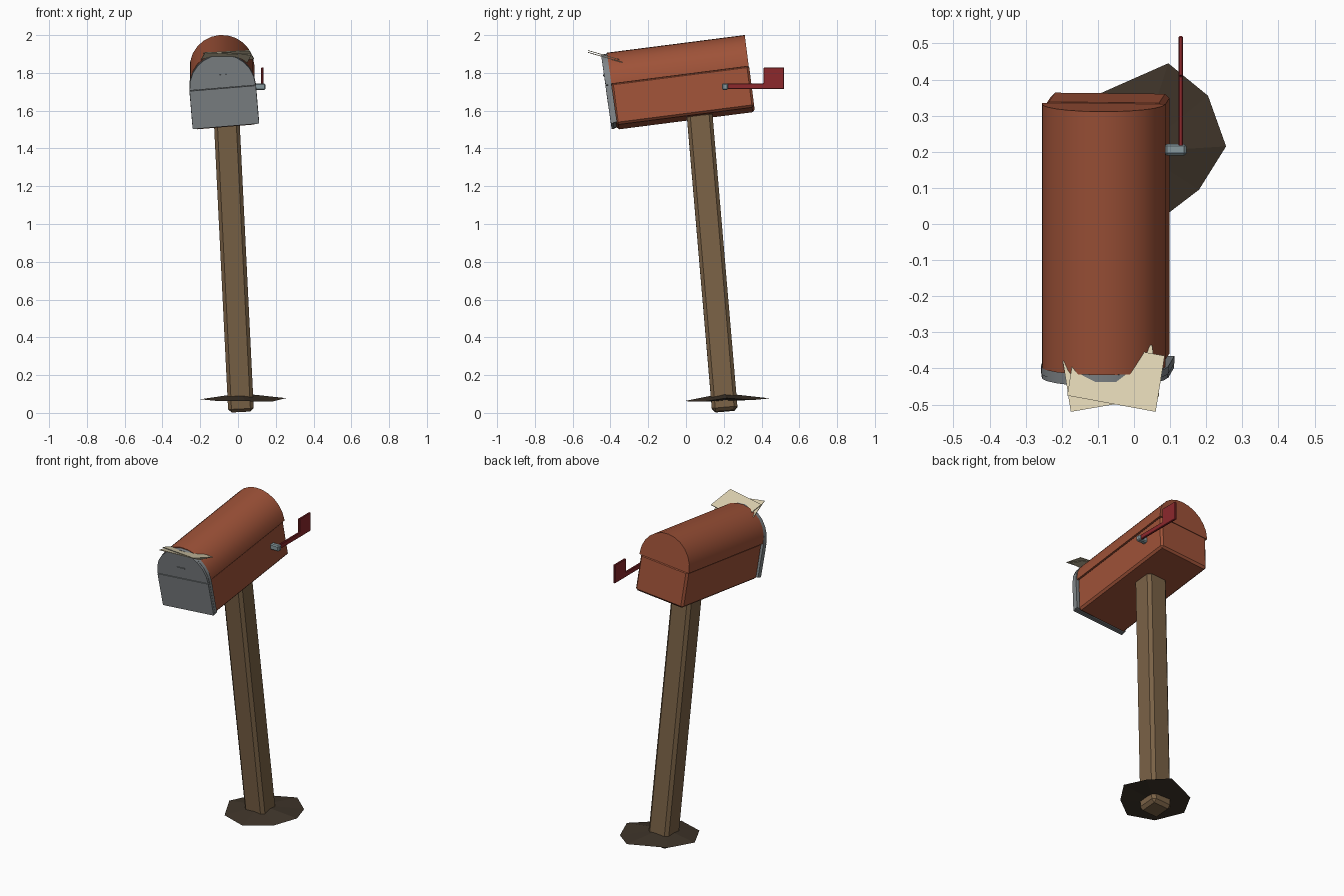
import bpy, bmesh, math
from mathutils import Matrix, Vector

if "Cube" in bpy.data.objects:
    bpy.data.objects.remove(bpy.data.objects["Cube"], do_unlink=True)


def material(name, srgb):
    lin = [((c / 255 + 0.055) / 1.055) ** 2.4 for c in srgb] + [1.0]
    m = bpy.data.materials.new(name)
    m.use_nodes = True
    m.diffuse_color = lin
    m.node_tree.nodes["Principled BSDF"].inputs["Base Color"].default_value = lin
    return m


RUST = material("rust red", (158, 82, 56))
STEEL = material("grey steel", (128, 133, 136))
WOOD = material("weathered wood", (122, 98, 70))
SOIL = material("dark soil", (62, 52, 41))
PAPER = material("cream paper", (222, 210, 178))
FLAG = material("flag red", (140, 40, 44))
PIVOT = material("pale steel", (135, 153, 158))

# Tilted frame of the box: origin at the middle of its lower back edge
TILT = Matrix.Rotation(math.radians(7.3), 4, 'X') @ Matrix.Rotation(math.radians(-4.8), 4, 'Y')
BOX = Matrix.Translation((-0.065, 0.362, 1.602)) @ TILT


def finish(name, bm, mat, frame=Matrix(), bevel=0.0, smooth=False):
    bmesh.ops.recalc_face_normals(bm, faces=bm.faces)
    mesh = bpy.data.meshes.new(name)
    bm.to_mesh(mesh)
    bm.free()
    mesh.materials.append(mat)
    ob = bpy.data.objects.new(name, mesh)
    bpy.context.collection.objects.link(ob)
    ob.matrix_world = frame
    if bevel:
        mod = ob.modifiers.new("Bevel", 'BEVEL')
        mod.width, mod.segments = bevel, 1
        mod.limit_method, mod.angle_limit = 'ANGLE', math.radians(40)
    if smooth:
        bpy.ops.object.select_all(action='DESELECT')
        ob.select_set(True)
        bpy.context.view_layer.objects.active = ob
        bpy.ops.object.shade_smooth_by_angle(angle=math.radians(35))
    return ob


def prism(name, points, shift, mat, **options):
    """Extrude a closed outline of 3D points along a vector."""
    bm = bmesh.new()
    face = bm.faces.new([bm.verts.new(p) for p in points])
    new = bmesh.ops.extrude_face_region(bm, geom=[face])["geom"]
    verts = [v for v in new if isinstance(v, bmesh.types.BMVert)]
    bmesh.ops.translate(bm, vec=Vector(shift), verts=verts)
    return finish(name, bm, mat, **options)


def block(name, low, high, mat, **options):
    (x0, y0, z0), (x1, y1, z1) = low, high
    base = [(x0, y0, z0), (x1, y0, z0), (x1, y1, z0), (x0, y1, z0)]
    return prism(name, base, (0, 0, z1 - z0), mat, **options)


def arch(radius, spring, bottom, y, steps=12):
    """Outline with a straight lower part and a round top."""
    pts = [(radius, y, bottom)]
    for i in range(steps + 1):
        a = math.pi * i / steps
        pts.append((radius * math.cos(a), y, spring + radius * math.sin(a)))
    return pts + [(-radius, y, bottom)]


# Mailbox: lower tray and overlapping round lid
LENGTH = 0.735
block("lower_box", (-0.165, -LENGTH, 0.004), (0.165, 0.002, 0.228), RUST, frame=BOX, bevel=0.012)
prism("round_top", arch(0.171, 0.232, 0.222, -LENGTH), (0, LENGTH, 0), RUST, frame=BOX, smooth=True)

# Front door: lower panel, arched panel with a rim, handle slot
DOOR = BOX @ Matrix.Translation((0.002, -LENGTH, 0.008)) @ Matrix.Rotation(math.radians(1), 4, 'X')
prism("door_rim", arch(0.177, 0.213, 0.008, -0.014), (0, 0.02, 0), STEEL, frame=DOOR, smooth=True)
prism("door_upper_panel", arch(0.175, 0.213, 0.211, -0.026), (0, 0.014, 0), STEEL, frame=DOOR, smooth=True)
block("door_lower_panel", (-0.176, -0.027, 0.004), (0.176, -0.012, 0.208), STEEL, frame=DOOR)
block("door_handle", (-0.027, -0.031, 0.276), (0.027, -0.024, 0.282), STEEL, frame=DOOR)


# Letters jutting out over the door
def letter(name, corners, lift):
    pts = [(x, y, 1.915 + lift - 0.29 * (y + 0.52)) for x, y in corners]
    prism(name, pts, (0, 0, 0.004), PAPER)


letter("upper_letter", [(-0.185, -0.475), (0.06, -0.52), (0.085, -0.365), (-0.16, -0.32)], 0.002)
letter("lower_letter", [(-0.175, -0.52), (0.07, -0.478), (0.05, -0.335), (-0.197, -0.38)], -0.008)

# Signal flag and its pivot on the left wall
flag_outline = [(0.195, 1.714), (0.52, 1.714), (0.52, 1.828), (0.41, 1.828), (0.41, 1.744), (0.195, 1.744)]
prism("signal_flag", [(0.123, y, z) for y, z in flag_outline], (0.013, 0, 0), FLAG, bevel=0.003)
block("flag_pivot", (0.085, 0.19, 1.71), (0.145, 0.222, 1.745), PIVOT, bevel=0.006)

# Leaning post
foot, head = Vector((0.016, 0.206, 0.009)), Vector((-0.062, 0.071, 1.59))
lean = (head - foot).normalized()
side = Vector((0, 1, 0)).cross(lean).normalized()
axes = Matrix((side, lean.cross(side), lean)).transposed().to_4x4()
block("post", (-0.068, -0.068, 0), (0.068, 0.068, (head - foot).length), WOOD,
      frame=Matrix.Translation(foot) @ axes, bevel=0.018)

# Low mound of soil round the post
rim = [(0.095, 0.445, 0.077), (0.205, 0.355, 0.068), (0.255, 0.215, 0.078), (0.18, 0.095, 0.06),
       (0.04, -0.012, 0.062), (-0.12, 0.04, 0.064), (-0.2, 0.2, 0.072), (-0.12, 0.35, 0.075)]
bm = bmesh.new()
ring = [bm.verts.new(p) for p in rim]
for z in (0.104, 0.064):
    centre = bm.verts.new((0.015, 0.2, z))
    for i, v in enumerate(ring):
        bm.faces.new((v, ring[(i + 1) % len(ring)], centre))
finish("soil_mound", bm, SOIL)
